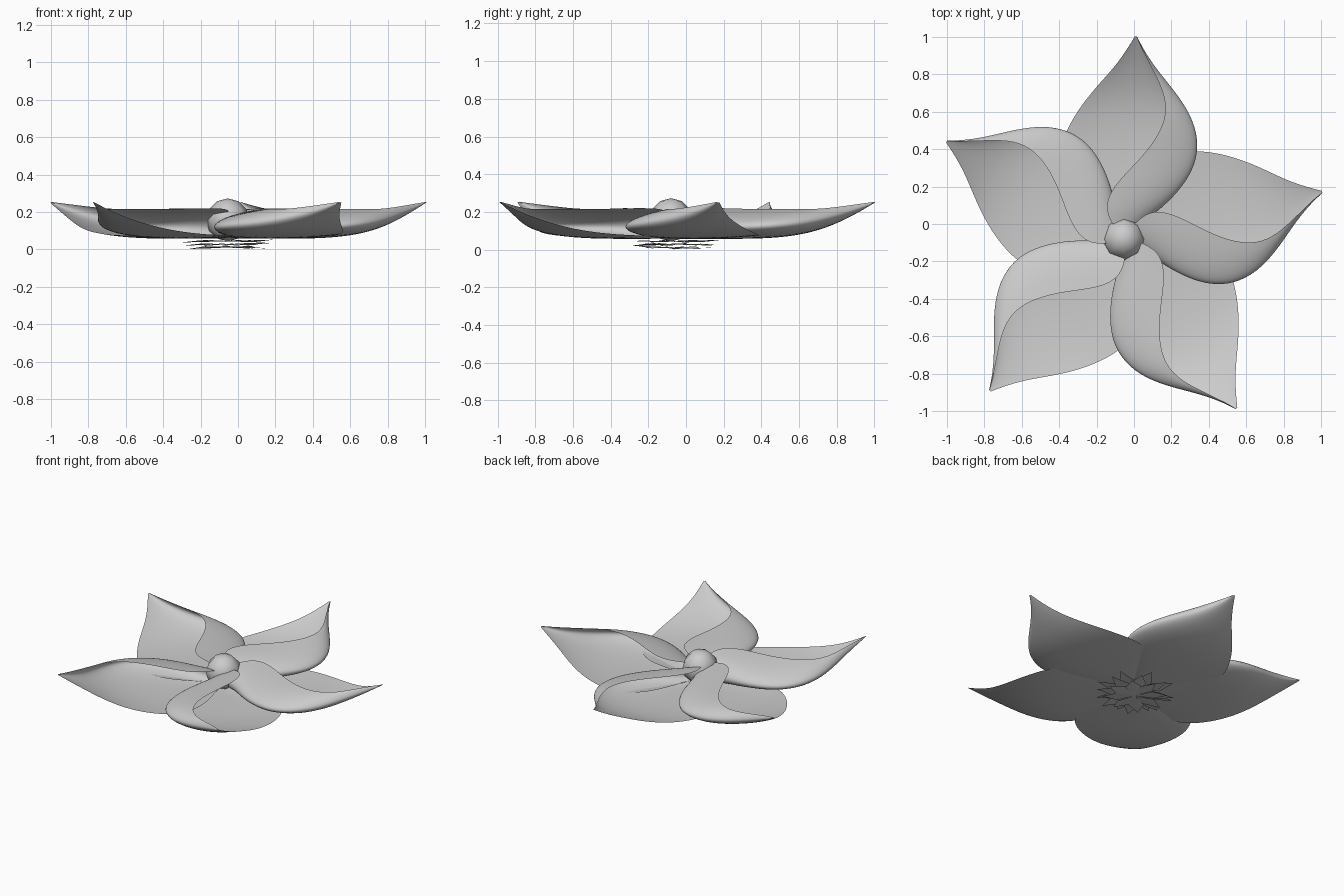
import bpy, bmesh, math, random
from mathutils import Vector, Matrix

if "Cube" in bpy.data.objects:
    bpy.data.objects.remove(bpy.data.objects["Cube"])

random.seed(4)
CX, CY = -0.05, -0.08


def new_object(name, bm):
    mesh = bpy.data.meshes.new(name)
    bm.to_mesh(mesh)
    bm.free()
    ob = bpy.data.objects.new(name, mesh)
    bpy.context.collection.objects.link(ob)
    for p in mesh.polygons:
        p.use_smooth = True
    return ob


# Petal stations: distance out, flat edge, folded edge, free curl edge, floor z, curl height
ROWS = [
    (0.03, -.04, .05, -.04, .060, .13),
    (0.12, -.17, .13, -.10, .055, .16),
    (0.20, -.28, .225, -.11, .055, .165),
    (0.30, -.36, .31, -.06, .055, .165),
    (0.42, -.385, .37, .05, .055, .16),
    (0.55, -.35, .375, .145, .060, .155),
    (0.68, -.285, .325, .19, .075, .14),
    (0.80, -.20, .23, .165, .105, .11),
    (0.92, -.10, .115, .095, .155, .075),
    (1.02, -.04, .042, .035, .210, .035),
    (1.085, -.006, .006, .004, .250, .004),
]


def section(u, wl, wr, vf, z, h):
    # flat blade, rounded fold, then a flap returning over the blade
    def back(t):
        return wr + (vf - wr) * t
    prof = [(wl, .12), (wl * .5, .02), (wr * .35, .0), (wr * .85, .15),
            (wr * 1.03, .42), (back(.2), .70), (back(.6), .90), (vf, 1.0)]
    return [Vector((u, -v, z + h * k)) for v, k in prof]


def petal(name, angle):
    bm = bmesh.new()
    place = Matrix.Translation((CX, CY, 0)) @ Matrix.Rotation(math.radians(angle), 4, 'Z')
    grid = [[bm.verts.new(place @ p) for p in section(*r)] for r in ROWS]
    for a, b in zip(grid, grid[1:]):
        for i in range(len(a) - 1):
            bm.faces.new((a[i], a[i + 1], b[i + 1], b[i]))
    bmesh.ops.reverse_faces(bm, faces=bm.faces[:])
    bm.normal_update()
    # blade should face up
    if bm.faces[:][15].normal.z < 0:
        bmesh.ops.reverse_faces(bm, faces=bm.faces[:])
    ob = new_object(name, bm)
    sub = ob.modifiers.new("smooth", 'SUBSURF')
    sub.levels = sub.render_levels = 2
    sub.boundary_smooth = 'PRESERVE_CORNERS'


for n, ang in enumerate((86.8, 13.4, -56.6, -131.6, 151.3)):
    petal(f"petal_{n + 1}", ang)

# Flower centre bead
bm = bmesh.new()
bmesh.ops.create_uvsphere(bm, u_segments=8, v_segments=6, radius=0.115,
                          matrix=Matrix.Translation((-0.055, -0.08, 0.158)))
new_object("flower_centre", bm)

# Thin pointed sepals in three layers beneath the petals
bm = bmesh.new()
for layer, (z, length) in enumerate(((.012, .21), (.028, .25), (.044, .26))):
    for k in range(8):
        a = 2 * math.pi * (k + layer / 3) / 8
        m = Matrix.Translation((-0.06, -0.065, z)) @ Matrix.Rotation(a, 4, 'Z')
        tilt = random.uniform(-.012, .012)
        pts = [(0, 0, 0), (length * .55, -.05, tilt * .5),
               (length, 0, tilt), (length * .55, .05, -tilt * .5)]
        b, l, t, r = [bm.verts.new(m @ Vector(p)) for p in pts]
        bm.faces.new((b, l, t))
        bm.faces.new((b, t, r))
new_object("sepals", bm)
